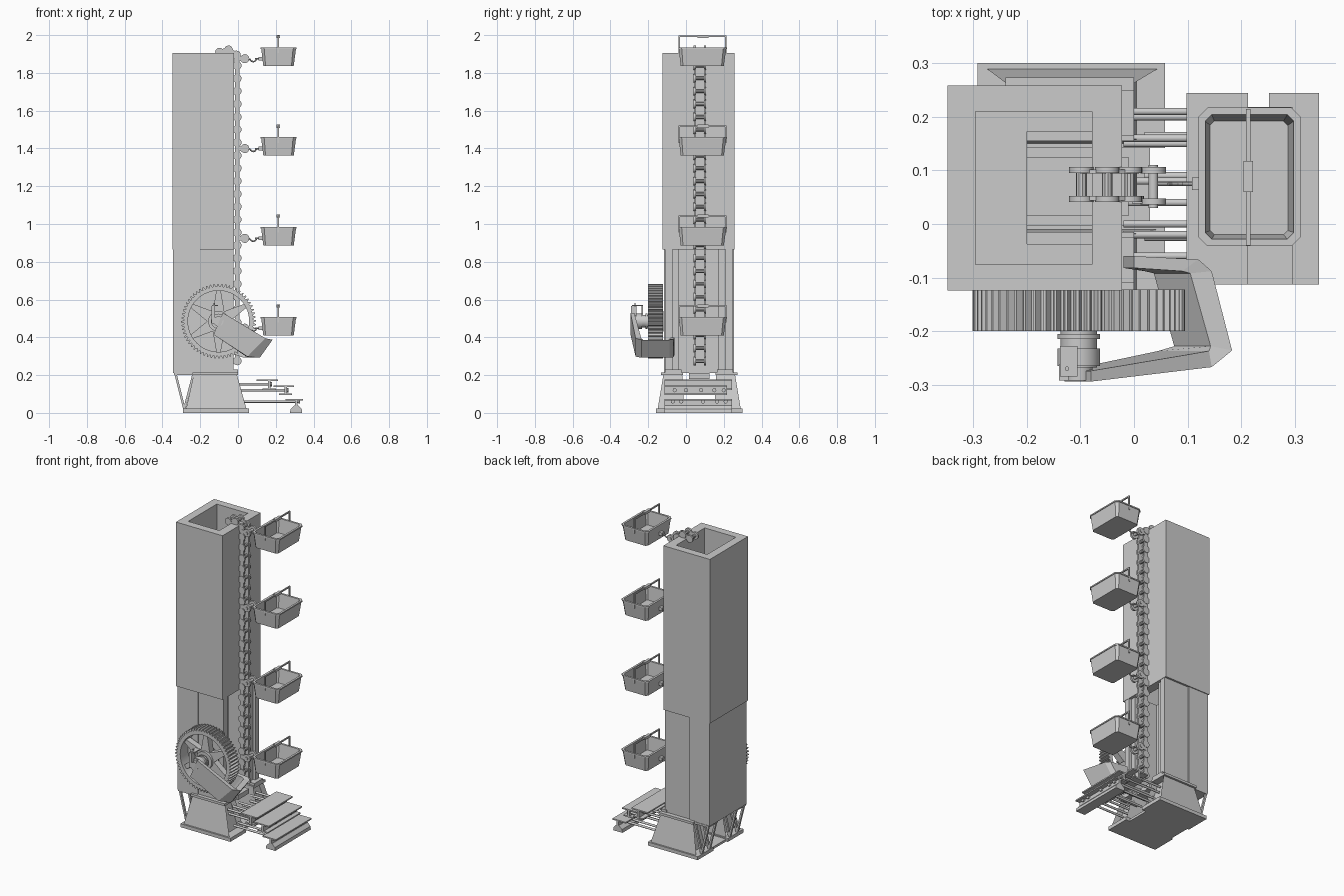
import bpy, bmesh, math
from mathutils import Vector

if "Cube" in bpy.data.objects:
    bpy.data.objects.remove(bpy.data.objects["Cube"])

def finish(name, bm, smooth=False):
    bmesh.ops.recalc_face_normals(bm, faces=bm.faces)
    me = bpy.data.meshes.new(name)
    bm.to_mesh(me)
    bm.free()
    ob = bpy.data.objects.new(name, me)
    bpy.context.collection.objects.link(ob)
    if smooth:
        bpy.context.view_layer.objects.active = ob
        ob.select_set(True)
        bpy.ops.object.shade_smooth_by_angle(angle=math.radians(35))
        ob.select_set(False)
    return ob

def loft(bm, loops, caps=True, closed=False):
    vs = [[bm.verts.new(p) for p in l] for l in loops]
    n = len(vs[0])
    pairs = list(zip(vs, vs[1:])) + ([(vs[-1], vs[0])] if closed else [])
    for a, b in pairs:
        for i in range(n):
            bm.faces.new((a[i], a[(i + 1) % n], b[(i + 1) % n], b[i]))
    if caps and not closed:
        bm.faces.new(vs[0])
        bm.faces.new(vs[-1])

def rect(x0, x1, y0, y1, z, c=0):
    if not c:
        return [(x0, y0, z), (x1, y0, z), (x1, y1, z), (x0, y1, z)]
    return [(x0 + c, y0, z), (x1 - c, y0, z), (x1, y0 + c, z), (x1, y1 - c, z),
            (x1 - c, y1, z), (x0 + c, y1, z), (x0, y1 - c, z), (x0, y0 + c, z)]

def box(bm, x0, x1, y0, y1, z0, z1):
    loft(bm, [rect(x0, x1, y0, y1, z0), rect(x0, x1, y0, y1, z1)])

def prism(bm, pts, y0, y1):
    loft(bm, [[(x, y, z) for x, z in pts] for y in (y0, y1)])

def rod(bm, a, b, r, n=12):
    a, b = Vector(a), Vector(b)
    d = (b - a).normalized()
    u = d.orthogonal().normalized()
    w = d.cross(u)
    loft(bm, [[p + r * (math.cos(2 * math.pi * i / n) * u + math.sin(2 * math.pi * i / n) * w)
               for i in range(n)] for p in (a, b)])

def bar(bm, p, q, h, y0, y1):
    # flat strip between two (x, z) points
    p, q = Vector(p), Vector(q)
    d = (q - p).normalized() * h
    s = Vector((-d.y, d.x))
    prism(bm, [p + s, q + s, q - s, p - s], y0, y1)

# upper hollow casing
bm = bmesh.new()
loft(bm, [rect(-.348, -.022, -.124, .258, .865), rect(-.348, -.022, -.124, .258, 1.905),
          rect(-.296, -.078, -.076, .21, 1.905), rect(-.296, -.078, -.076, .21, .865)], closed=True)
finish("upper_casing", bm)

# lower casing: rear shell plus two side walls leaving a chain slot
bm = bmesh.new()
box(bm, -.343, -.2, -.117, .253, .21, .87)
for s in (-1, 1):
    ys = sorted((.068 + s * .178, .068 + s * .14))
    box(bm, -.2, -.024, *ys, .21, .87)
    ys = sorted((.068 + s * .14, .068 + s * .105))
    box(bm, -.2, -.04, *ys, .21, .87)
finish("lower_casing", bm)

# pedestals with recessed ends, mirrored about the chain plane
for s, name in ((-1, "front_pedestal"), (1, "back_pedestal")):
    def Y(a, b):
        return sorted((.07 + s * a, .07 + s * b))
    bm = bmesh.new()
    loft(bm, [rect(-.275, .045, *Y(.08, .22), .02), rect(-.235, -.005, *Y(.09, .19), .2)])
    bm.faces.ensure_lookup_table()
    ends = [f for f in bm.faces if abs(f.calc_center_median().x + .115) > .1]
    bmesh.ops.inset_individual(bm, faces=ends, thickness=.014)
    for f in ends:
        d = .04 if f.calc_center_median().x < -.1 else -.04
        bmesh.ops.translate(bm, verts=f.verts, vec=(d, 0, 0))
    box(bm, -.292, .058, *Y(.072, .23), 0, .022)
    box(bm, -.24, 0, *Y(.085, .203), .2, .215)
    box(bm, -.04, 0, *Y(.095, .18), .215, .23)
    # slanted rear brace
    for a in (.095, .17):
        bar(bm, (-.332, .212), (-.284, .02), .006, *Y(a, a + .014))
        bar(bm, (-.236, .205), (-.284, .02), .006, *Y(a, a + .014))
    box(bm, -.338, -.23, *Y(.09, .186), .2, .212)
    finish(name, bm)
bm = bmesh.new()
box(bm, -.28, .03, -.005, .145, 0, .015)
box(bm, -.22, -.01, .015, .125, .18, .21)
finish("base_tie", bm)

# toothed wheel
cx, cz = -.103, .485
def ring(rad, y, n):
    return [(cx + rad(i) * math.cos(2 * math.pi * i / n), y, cz + rad(i) * math.sin(2 * math.pi * i / n))
            for i in range(n)]
def circ(r, y, n=32):
    return ring(lambda i: r, y, n)
bm = bmesh.new()
N = 60 * 4
tooth = lambda i: .198 if i % 4 < 2 else .184
inner = lambda i: .162
loft(bm, [ring(tooth, -.2, N), ring(tooth, -.122, N), ring(inner, -.122, N), ring(inner, -.2, N)], closed=True)
for k in range(6):
    a = math.pi / 6 + k * math.pi / 3
    def pt(r, w):
        return (cx + r * math.cos(a) - w * math.sin(a), cz + r * math.sin(a) + w * math.cos(a))
    prism(bm, [pt(.02, -.036), pt(.167, -.011), pt(.167, .011), pt(.02, .036)], -.18, -.14)
finish("toothed_wheel", bm)

# stepped hub
bm = bmesh.new()
for r, y0, y1 in ((.055, -.195, -.12), (.034, -.268, -.19), (.04, -.215, -.205),
                  (.04, -.265, -.232), (.026, -.292, -.26)):
    loft(bm, [circ(r, y0), circ(r, y1)])
finish("wheel_hub", bm, True)
bm = bmesh.new()
box(bm, -.14, -.122, -.292, -.262, .47, .565)
box(bm, -.138, -.105, -.285, -.228, .565, .572)
rod(bm, (-.125, -.27, .56), (-.125, -.27, .582), .004)
box(bm, -.134, -.124, -.236, -.228, .50, .57)
finish("hub_latch", bm)

# wrap-around lever: strip of sections (top xyz / bottom xz, outward thickness dx, dy)
bm = bmesh.new()
secs = [(-.08, -.294, .53, -.13, .415, 0, .02), (.145, -.267, .395, .05, .298, -.005, .03),
        (.183, -.236, .387, .115, .292, -.04, .008), (.145, -.088, .387, .077, .292, -.04, -.004),
        (.12, -.066, .39, .05, .295, -.03, -.022), (.0, -.06, .40, -.02, .31, 0, -.022)]
loft(bm, [[(x, y, z), (bx, y, bz), (bx + dx, y + dy, bz), (x + dx, y + dy, z)]
          for x, y, z, bx, bz, dx, dy in secs])
finish("lever_arm", bm)

# roller chain
bm = bmesh.new()
path = [(-.004, .275 + .068 * i) for i in range(24)] + [(-.008, 1.895), (-.05, 1.922), (-.098, 1.91)]
for i, (x, z) in enumerate(path):
    for y in (.041, .095):
        rod(bm, (x, y, z), (x, y + .011, z), .023, 14)
    rod(bm, (x, .045, z), (x, .102, z), .01, 10)
    if i:
        for y in (.044, .094):
            bar(bm, path[i - 1], (x, z), .013, y, y + .008)
finish("lift_chain", bm, True)

# four hanging buckets, each with handle, hook and roller bracket
for k in range(4):
    t = 1.935 - .4755 * k
    b = t - .098
    bm = bmesh.new()
    loft(bm, [rect(.134, .295, -.028, .2, b, .012), rect(.123, .307, -.038, .213, t - .008, .016),
              rect(.12, .311, -.041, .217, t - .008, .017), rect(.12, .311, -.041, .217, t, .017),
              rect(.133, .298, -.028, .204, t, .012), rect(.142, .287, -.02, .192, b + .012, .008)])
    finish(f"bucket_{k + 1}", bm)
    bm = bmesh.new()
    ends = (-.036, .211)
    for y in ends:
        box(bm, .209, .217, y - .004, y + .004, t - .03, t + .062)
    box(bm, .209, .217, ends[0], ends[1], t + .054, t + .062)
    box(bm, .204, .222, .06, .118, t + .05, t + .066)
    finish(f"bucket_handle_{k + 1}", bm)
    bm = bmesh.new()
    zc = t - .06
    for y in (.036, .094):
        rod(bm, (.036, y, zc), (.036, y + .012, zc), .024, 18)
        bar(bm, (-.004, zc), (.036, zc), .012, y + .002, y + .01)
    rod(bm, (.036, .03, zc), (.036, .11, zc), .009)
    hook = [(.04, 0), (.062, -.002), (.07, -.012), (.082, -.016), (.094, -.01), (.098, .0)]
    for p, q in zip(hook, hook[1:]):
        rod(bm, (p[0], .075, zc + p[1]), (q[0], .075, zc + q[1]), .004, 8)
    rod(bm, (.09, .075, zc), (.125, .075, zc), .004, 8)
    box(bm, .108, .13, .063, .087, zc - .01, zc + .01)
    finish(f"bucket_hook_{k + 1}", bm, True)

# three flanged step beams
for name, x0, x1, z0, z1, y1 in (("upper_step", .098, .213, .12, .176, .244),
                                 ("middle_step", .188, .296, .095, .145, .218),
                                 ("lower_step", .252, .345, 0, .073, .244)):
    bm = bmesh.new()
    m = (x0 + x1) / 2 + .01
    box(bm, x0, x1, -.113, y1, z1 - .008, z1)
    box(bm, m - .007, m + .007, -.113, y1, z0, z1)
    if z0:
        box(bm, m - .035, m + .035, -.113, y1, z0, z0 + .008)
    else:
        prism(bm, [(.275, 0), (.34, 0), (.337, .02), (.318, .04), (.3, .04), (.278, .02)], -.113, y1)
    finish(name, bm)

# support rods ending in bolt heads
bm = bmesh.new()
for xe, z, ys in ((.172, .152, (-.07, -.02, .04, .16, .21)), (.26, .12, (-.06, .0, .08, .15, .2)),
                  (.32, .06, (-.07, -.025, .09, .165, .21))):
    for y in ys:
        x0 = -.02 if z > .1 else .02
        rod(bm, (x0, y, z), (xe, y, z), .007)
        rod(bm, (xe, y, z), (xe + .008, y, z), .011, 8)
finish("step_rods", bm, True)
